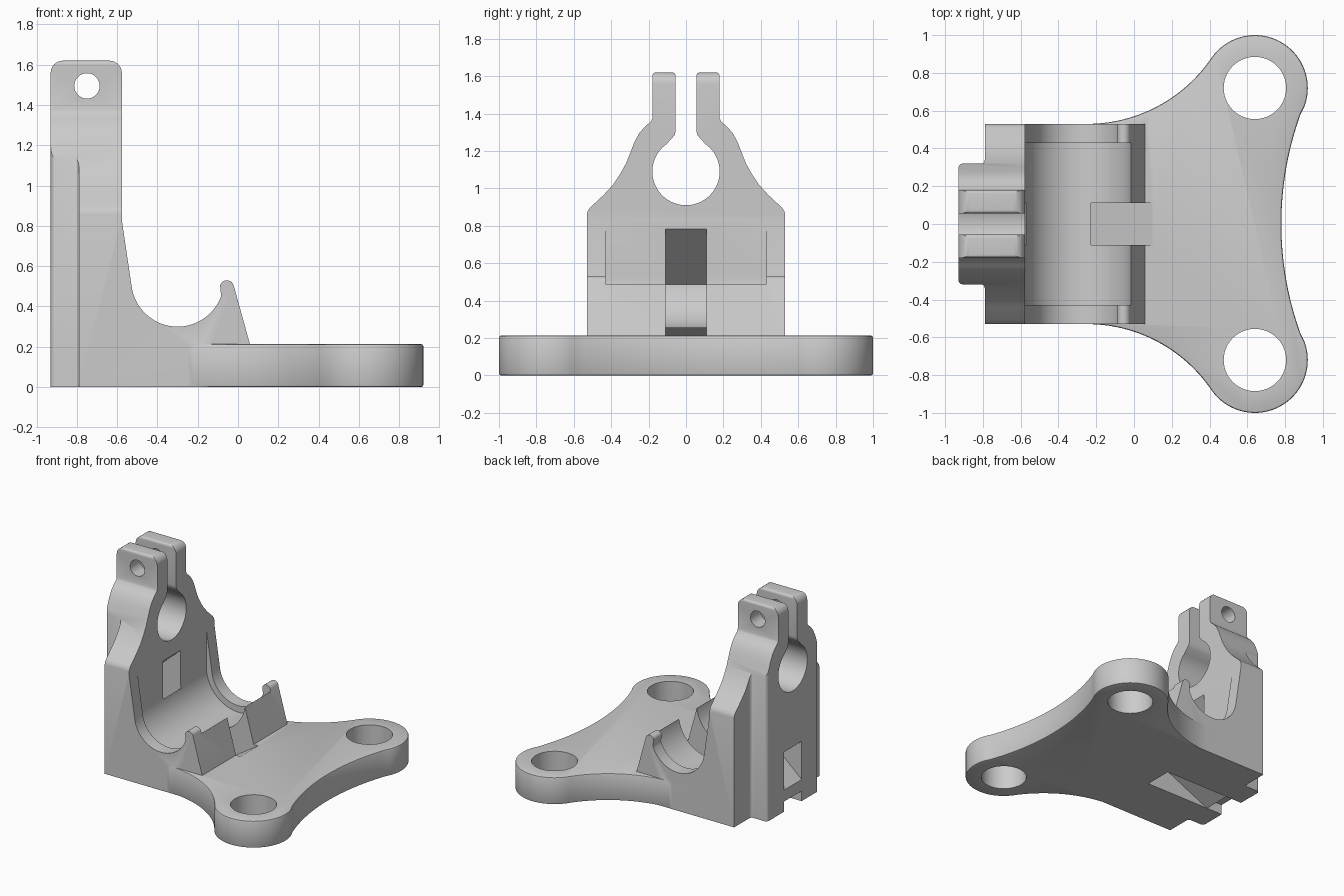
import bpy, bmesh, math
from mathutils import Vector

if "Cube" in bpy.data.objects:
    bpy.data.objects.remove(bpy.data.objects["Cube"], do_unlink=True)

grey = bpy.data.materials.new("light_grey")
grey.use_nodes = True
COLOUR = (0.6, 0.6, 0.6, 1.0)
grey.diffuse_color = COLOUR
grey.node_tree.nodes["Principled BSDF"].inputs["Base Color"].default_value = COLOUR


def arc(cx, cy, r, a0, a1, n=24):
    """Points on an arc, angles in degrees."""
    angles = [math.radians(a0 + (a1 - a0) * i / n) for i in range(n + 1)]
    return [(cx + r * math.cos(a), cy + r * math.sin(a)) for a in angles]


def fillet(corners, n=6):
    """Polygon from (u, v, radius) corners, rounding where radius > 0."""
    out = []
    for i, (u, v, r) in enumerate(corners):
        p = Vector((u, v))
        if r == 0:
            out.append((u, v))
            continue
        a = (Vector(corners[i - 1][:2]) - p).normalized()
        b = (Vector(corners[(i + 1) % len(corners)][:2]) - p).normalized()
        half = a.angle(b) / 2
        c = p + (a + b).normalized() * (r / math.sin(half))
        s = p + a * (r / math.tan(half)) - c
        e = p + b * (r / math.tan(half)) - c
        sweep = s.angle_signed(e)
        a0 = math.atan2(s.y, s.x)
        for k in range(n + 1):
            t = a0 - sweep * k / n
            out.append((c.x + r * math.cos(t), c.y + r * math.sin(t)))
    return out


def mirrored(half):
    """Close a half outline (first coordinate > 0) across the axis."""
    return half + [(-u, v) for u, v in reversed(half)]


def prism(name, pts, axis, lo, hi):
    """Extrude a 2D outline along x, y or z."""
    place = {"x": lambda u, v, w: (w, u, v),
             "y": lambda u, v, w: (u, w, v),
             "z": lambda u, v, w: (u, v, w)}[axis]
    bm = bmesh.new()
    face = bm.faces.new([bm.verts.new(place(u, v, lo)) for u, v in pts])
    ext = bmesh.ops.extrude_face_region(bm, geom=[face])
    verts = [g for g in ext["geom"] if isinstance(g, bmesh.types.BMVert)]
    bmesh.ops.translate(bm, vec=place(0, 0, hi - lo), verts=verts)
    bmesh.ops.recalc_face_normals(bm, faces=bm.faces)
    mesh = bpy.data.meshes.new(name)
    bm.to_mesh(mesh)
    bm.free()
    mesh.materials.append(grey)
    ob = bpy.data.objects.new(name, mesh)
    bpy.context.collection.objects.link(ob)
    return ob


def apply(ob, mod):
    bpy.context.view_layer.objects.active = ob
    bpy.ops.object.modifier_apply(modifier=mod.name)


def combine(ob, other, operation):
    mod = ob.modifiers.new("combine", "BOOLEAN")
    mod.operation = operation
    mod.solver = "EXACT"
    mod.object = other
    apply(ob, mod)
    bpy.data.objects.remove(other, do_unlink=True)


# Bracket body: side outline with cradle, hook and upright
WALL = -0.577
side = fillet([(-0.93, 0, 0), (-0.93, 1.62, 0.06), (WALL, 1.62, 0.06), (WALL, 0.83, 0)])
side += arc(-0.3, 0.53, 0.23, 188.5, 340, 36)
side += arc(-0.055, 0.495, 0.035, 165, 15, 10)
side += [(0.06, 0.21), (0.06, 0)]
body = prism("mounting_bracket", side, "y", -0.6, 0.6)

# Front outline: shoulders, split clamp and round bore
half = [(0.53, -0.1), (0.53, 0.86), (0.525, 0.88), (0.51, 0.9), (0.44, 0.965),
        (0.39, 1.02), (0.35, 1.08), (0.32, 1.135), (0.298, 1.19), (0.275, 1.25),
        (0.25, 1.295), (0.22, 1.33), (0.187, 1.358), (0.18, 1.375)]
half += fillet([(0.18, 1.5, 0), (0.18, 1.62, 0.02), (0.055, 1.62, 0.02), (0.055, 1.5, 0)])[1:-1]
half += [(0.055, 1.31), (0.06, 1.286), (0.075, 1.268)]
half += arc(0, 1.09, 0.18, 55, -88, 30)
combine(body, prism("front_outline", mirrored(half), "x", -1.1, 0.5), "INTERSECT")

# Plan outline: stepped, rounded back
plan = fillet([(0.5, 0.7, 0), (-0.79, 0.7, 0), (-0.79, 0.53, 0), (-0.79, 0.32, 0.02),
               (-0.93, 0.32, 0.025), (-0.93, -0.32, 0.025), (-0.79, -0.32, 0.02),
               (-0.79, -0.53, 0), (-0.79, -0.7, 0), (0.5, -0.7, 0)])
combine(body, prism("plan_outline", plan, "z", -0.5, 2), "INTERSECT")

# Base plate with two rounded lugs and concave edges
top = arc(-0.25, 1.328, 0.798, 270, 325.7, 28)
top += arc(0.64, 0.72, 0.28, 145.7, -21.2, 40)[1:]
top += arc(2.49, 0, 1.71, 158.8, 180, 16)[1:]
outline = [(-0.3, 0.5)] + top + [(x, -y) for x, y in reversed(top[:-1])] + [(-0.3, -0.5)]
plate = prism("base_plate", outline, "z", 0, 0.213)
rim = plate.modifiers.new("rim", "BEVEL")
rim.width = 0.01
rim.segments = 2
rim.limit_method = "ANGLE"
rim.angle_limit = math.radians(60)
apply(plate, rim)
combine(body, plate, "UNION")

# Bolt holes in the lugs and the clamp
for s in (1, -1):
    combine(body, prism("lug_hole", arc(0.64, 0.72 * s, 0.165, 0, 360, 48)[:-1], "z", -1, 1),
            "DIFFERENCE")
combine(body, prism("clamp_hole", arc(-0.75, 1.495, 0.063, 0, 360, 32)[:-1], "y", -1, 1),
        "DIFFERENCE")

# Wider bearing seat between the cradle ends
seat = [(-0.5765, 1.0)] + arc(-0.295, 0.53, 0.2815, 180, 360, 40) + [(-0.0135, 1.0)]
combine(body, prism("bearing_seat", seat, "y", -0.43, 0.43), "DIFFERENCE")

# Strap slots: rear slanted tunnel, front hook gap running out below, back notch
slots = [
    [(-0.5, 0.851), (-0.5, 0.551), (-1.0, 0.108), (-1.0, 0.408)],
    [(-0.22, 0.7), (0.1, 0.7), (0.1, 0.214), (-0.23, 0), (-0.31, -0.05),
     (-0.9, -0.05), (-0.22, 0.26)],
    [(-1.0, -0.1), (-0.79, -0.1), (-0.79, 0.08), (-1.0, 0.08)],
]
for pts in slots:
    combine(body, prism("strap_slot", pts, "y", -0.11, 0.11), "DIFFERENCE")

# Smooth curved walls, keep hard edges
bpy.ops.object.select_all(action="DESELECT")
body.select_set(True)
bpy.context.view_layer.objects.active = body
bpy.ops.object.shade_smooth_by_angle(angle=math.radians(30))
